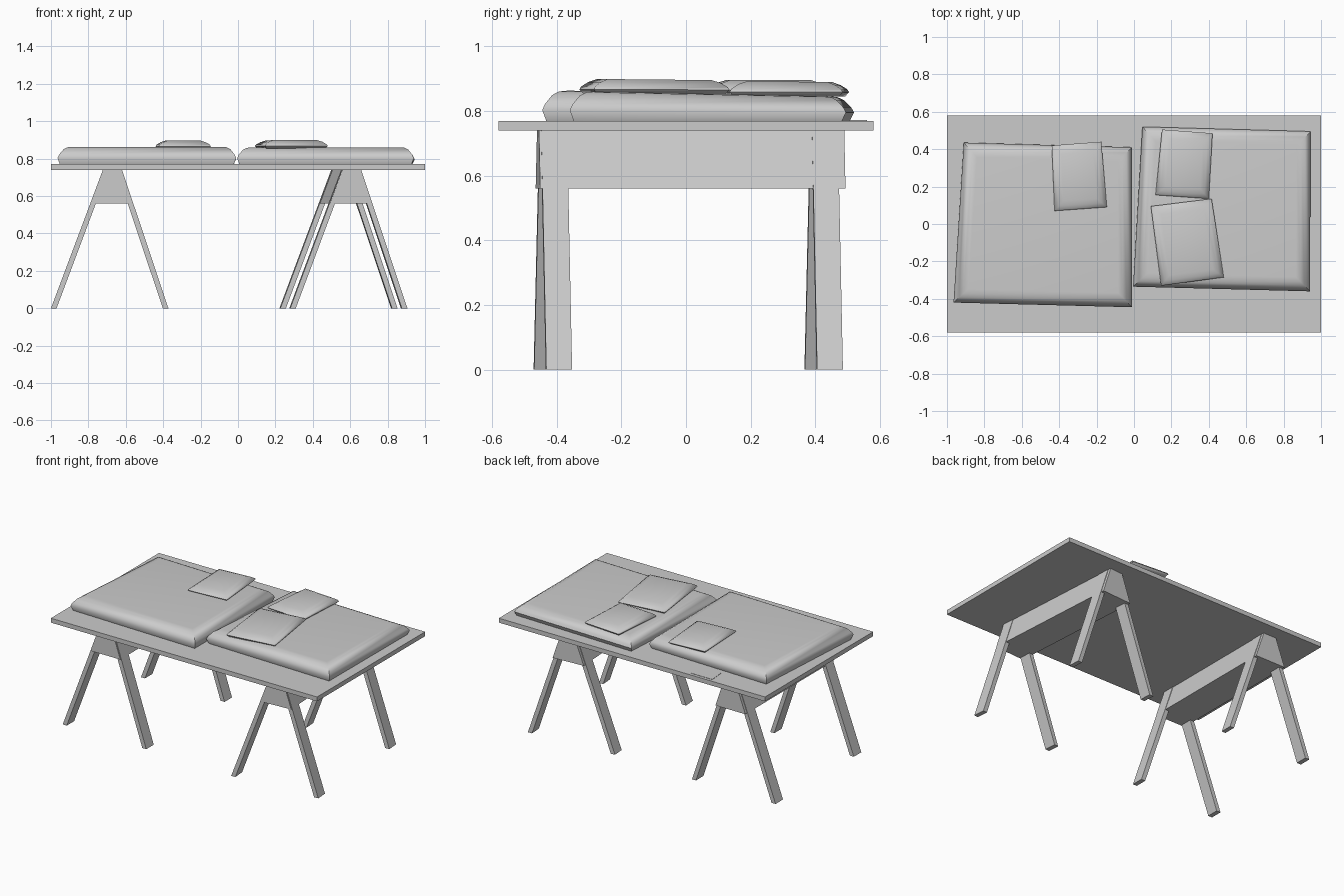
import bpy, bmesh, math
from mathutils import Vector

cube = bpy.data.objects.get("Cube")
if cube:
    bpy.data.objects.remove(cube, do_unlink=True)

grey = bpy.data.materials.new("plain grey")
grey.use_nodes = True
grey.diffuse_color = (0.6, 0.6, 0.6, 1)
grey.node_tree.nodes["Principled BSDF"].inputs["Base Color"].default_value = (0.6, 0.6, 0.6, 1)


def finish(name, bm, smooth=False):
    bmesh.ops.recalc_face_normals(bm, faces=bm.faces)
    mesh = bpy.data.meshes.new(name)
    bm.to_mesh(mesh)
    bm.free()
    mesh.materials.append(grey)
    obj = bpy.data.objects.new(name, mesh)
    bpy.context.collection.objects.link(obj)
    if smooth:
        bpy.ops.object.select_all(action='DESELECT')
        obj.select_set(True)
        bpy.context.view_layer.objects.active = obj
        bpy.ops.object.shade_smooth_by_angle(angle=math.radians(50))
    return obj


def prism(name, outline, direction):
    """Extrude a closed outline of 3D points along a direction."""
    bm = bmesh.new()
    face = bm.faces.new([bm.verts.new(p) for p in outline])
    ext = bmesh.ops.extrude_face_region(bm, geom=[face])
    moved = [g for g in ext["geom"] if isinstance(g, bmesh.types.BMVert)]
    bmesh.ops.translate(bm, verts=moved, vec=direction)
    return finish(name, bm)


def plate(name, corners, z, thickness):
    return prism(name, [(x, y, z) for x, y in corners], (0, 0, thickness))


def pillow(name, corners, z, height, rings, drop=0):
    """Stack inset copies of a four-sided outline; drop lowers the back of the top."""
    bm = bmesh.new()
    pts = [Vector(c) for c in corners]
    front = min(p.y for p in pts)
    loops = []
    for inset, level in rings:
        loop = []
        for i, p in enumerate(pts):
            a = (pts[i - 1] - p).normalized()
            b = (pts[(i + 1) % 4] - p).normalized()
            q = p + (a + b) * inset
            lift = level * (height - drop * (q.y - front))
            loop.append(bm.verts.new((q.x, q.y, z + lift)))
        loops.append(loop)
    for low, high in zip(loops, loops[1:]):
        for i in range(4):
            j = (i + 1) % 4
            bm.faces.new((low[i], low[j], high[j], high[i]))
    bm.faces.new(loops[0])
    bm.faces.new(loops[-1])
    return finish(name, bm, smooth=True)


# Table top and the sheet lying on it
plate("table_top", [(-1, -.58), (1, -.58), (1, .58), (-1, .58)], .74, .03)
plate("paper_sheet", [(-.58, .445), (-.43, .445), (-.43, .56), (-.59, .56)], .77, .002)

# Trestles: a tapered beam on four splayed legs
TOP, BEAM = .74, .56
SLOPES = {-1: .375, 1: .335}


def outer(side, z):
    return side * (.314 - SLOPES[side] * z)


def trestle(prefix, x, angle):
    parts = []
    inset = .003
    outline = [(outer(-1, BEAM) + inset, BEAM), (outer(1, BEAM) - inset, BEAM),
               (outer(1, TOP) - inset, TOP), (outer(-1, TOP) + inset, TOP)]
    parts.append(prism(prefix + "_beam", [(px, -.46, pz) for px, pz in outline], (0, .947, 0)))
    for side, side_name in ((-1, "right"), (1, "left")):
        for y, end_name in ((-.453, "front"), (.387, "back")):
            foot, head = outer(side, 0), outer(side, TOP)
            inner = -side * .03
            leg = [(foot, y, 0), (foot + inner, y, 0), (head + inner, y, TOP), (head, y, TOP)]
            parts.append(prism(f"{prefix}_{end_name}_{side_name}_leg", leg, (0, .08, 0)))
    for part in parts:
        part.location.x = x
        part.rotation_euler.z = angle


trestle("right_trestle", -.686, 0)
trestle("left_trestle", .564, math.radians(3.6))

# Large cushions
THICK = [(.012, 0), (0, .35), (.008, .55), (.03, .85), (.05, .97), (.075, 1)]
pillow("right_cushion", [(-.965, -.42), (-.01, -.445), (-.01, .41), (-.91, .435)],
       .77, .094, THICK, .01)
pillow("left_cushion", [(-.005, -.335), (.94, -.36), (.945, .495), (.045, .52)],
       .77, .092, THICK, .02)

# Small pillows resting on the cushions
THIN = [(.012, 0), (0, .3), (.005, .5), (.025, .8), (.05, 1)]
pillow("right_small_pillow", [(-.425, .07), (-.145, .09), (-.175, .44), (-.44, .42)],
       .853, .043, THIN)
pillow("left_front_small_pillow", [(.145, -.33), (.48, -.285), (.415, .135), (.09, .095)],
       .853, .047, THIN, .01)
pillow("left_back_small_pillow", [(.115, .155), (.40, .135), (.42, .485), (.15, .505)],
       .845, .048, THIN, .01)
